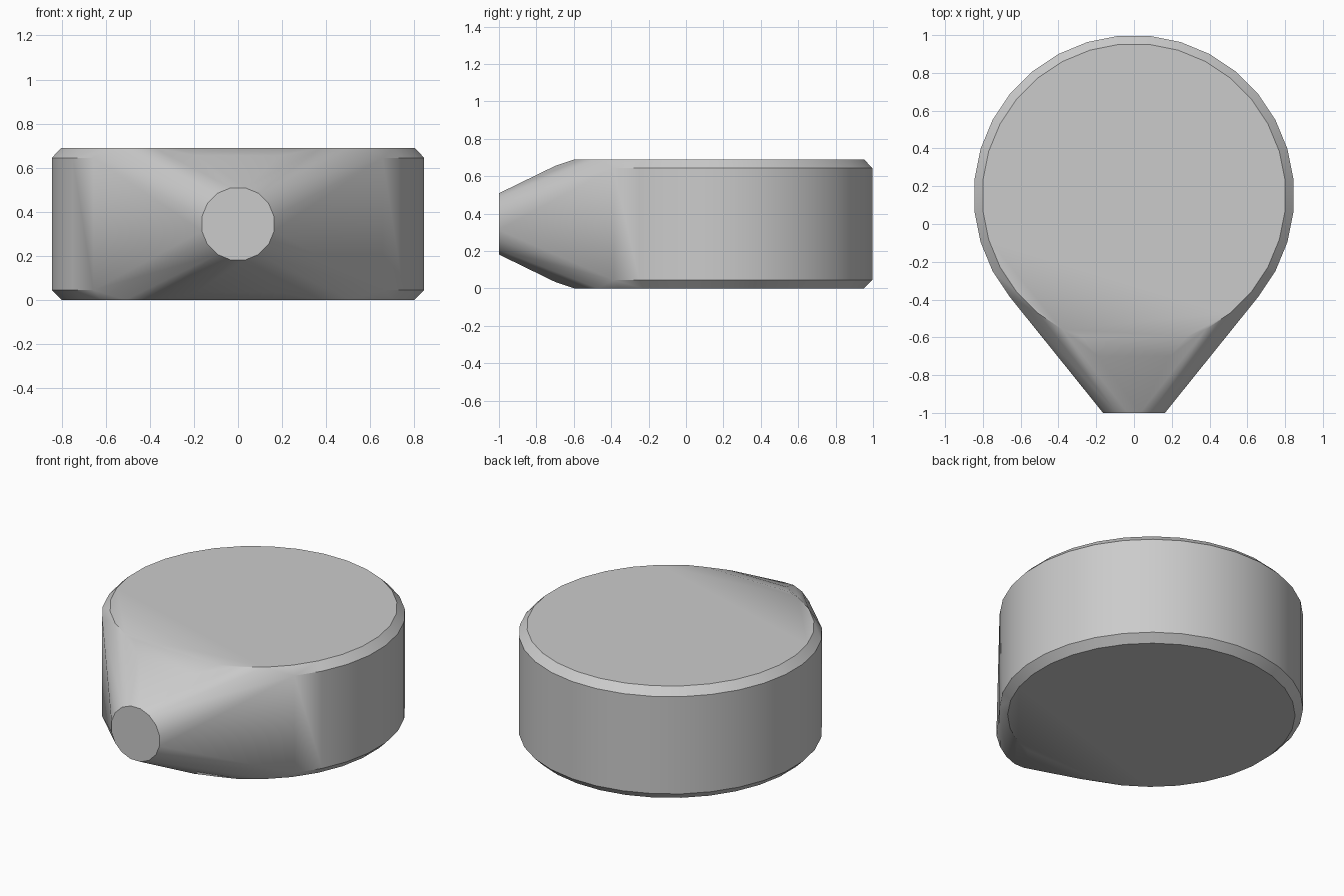
import bpy
import bmesh
from math import sin, cos, pi, radians
from mathutils import Vector

cube = bpy.data.objects.get("Cube")
if cube:
    bpy.data.objects.remove(cube, do_unlink=True)

HEIGHT, CHAMFER = 0.69, 0.045
RADIUS, CENTRE_Y = 0.849, 0.151
NOZZLE_R = 0.167


def ring(radius, sides):
    """Points of a regular polygon with flat sides facing the axes."""
    angles = [2 * pi * (i + 0.5) / sides for i in range(sides)]
    return [(radius * cos(a), radius * sin(a)) for a in angles]


# Chamfered drum, left open at the front where the spout blends in
points = []
for radius, inset, front_limit in ((RADIUS, CHAMFER, -0.45),
                                   (RADIUS - CHAMFER, 0, -0.56)):
    for x, y in ring(radius, 32):
        if y + CENTRE_Y > front_limit:
            points += [(x, y + CENTRE_Y, z) for z in (inset, HEIGHT - inset)]

# Round end of the spout
points += [(x, -1, z + HEIGHT / 2) for x, z in ring(NOZZLE_R, 16)]

# Softened shoulder where the spout meets the flat top and bottom
for x, y, drop in ((0.28, -0.595, 0), (0.19, -0.70, 0.035)):
    for side in (-1, 1):
        points += [(side * x, y, z) for z in (drop, HEIGHT - drop)]

# Wrap everything in one tapered shell
bm = bmesh.new()
for p in points:
    bm.verts.new(Vector(p))
hull = bmesh.ops.convex_hull(bm, input=bm.verts)
loose = [v for v in bm.verts if not v.link_faces]
bmesh.ops.delete(bm, geom=loose, context='VERTS')
bmesh.ops.dissolve_limit(bm, angle_limit=radians(0.5), verts=bm.verts, edges=bm.edges)
bmesh.ops.recalc_face_normals(bm, faces=bm.faces)

mesh = bpy.data.meshes.new("spouted_drum")
bm.to_mesh(mesh)
bm.free()
drum = bpy.data.objects.new("spouted_drum", mesh)
bpy.context.collection.objects.link(drum)

# Plain grey finish
grey = bpy.data.materials.new("light grey")
grey.use_nodes = True
colour = (0.6, 0.6, 0.6, 1)
grey.diffuse_color = colour
grey.node_tree.nodes["Principled BSDF"].inputs["Base Color"].default_value = colour
mesh.materials.append(grey)

# Smooth walls with crisp rims
bpy.ops.object.select_all(action='DESELECT')
drum.select_set(True)
bpy.context.view_layer.objects.active = drum
bpy.ops.object.shade_smooth_by_angle(angle=radians(30))
